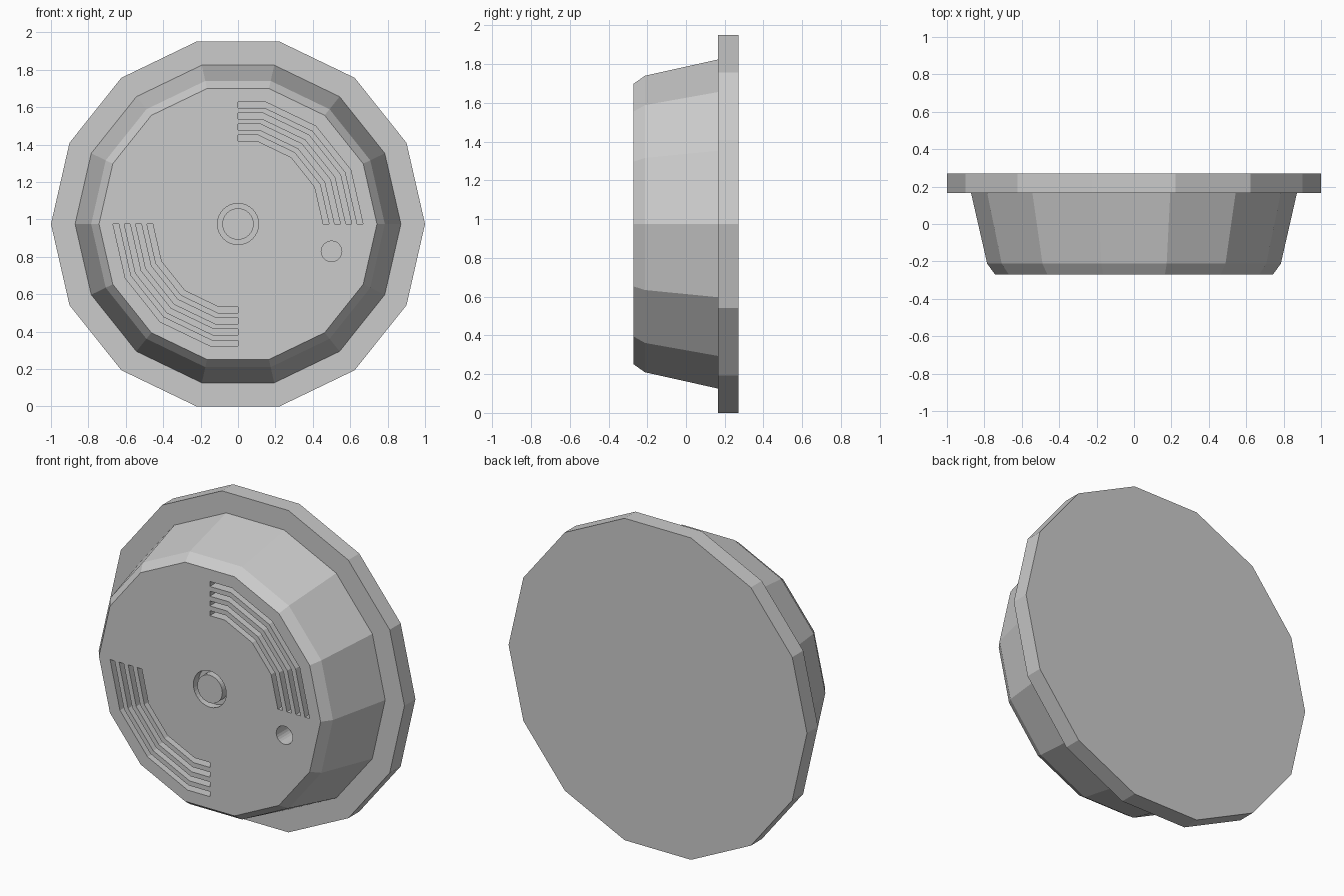
import bpy, bmesh
from math import cos, sin, pi

if "Cube" in bpy.data.objects:
    bpy.data.objects.remove(bpy.data.objects["Cube"])

SIDES = 14
APO = cos(pi / SIDES)      # apothem of the unit polygon
CZ = APO                   # centre height, so the plate stands on z = 0
FRONT = -0.27


def circle(r, n, cx=0.0, cz=0.0):
    return [(cx + r * cos(2 * pi * k / n), cz + r * sin(2 * pi * k / n)) for k in range(n)]


def loft(bm, sections):
    """Capped skin through (outline, y) sections with equal point counts."""
    rings = [[bm.verts.new((x, y, CZ + z)) for x, z in pts] for pts, y in sections]
    n = len(rings[0])
    for a, b in zip(rings, rings[1:]):
        for i in range(n):
            j = (i + 1) % n
            bm.faces.new((a[i], a[j], b[j], b[i]))
    bm.faces.new(rings[0])
    bm.faces.new(rings[-1])


def finish(bm, name):
    bmesh.ops.recalc_face_normals(bm, faces=bm.faces)
    me = bpy.data.meshes.new(name)
    bm.to_mesh(me)
    bm.free()
    ob = bpy.data.objects.new(name, me)
    bpy.context.collection.objects.link(ob)
    return ob


# Mounting plate
bm = bmesh.new()
loft(bm, [(circle(1.0, SIDES), 0.165), (circle(1.0, SIDES), 0.27)])
finish(bm, "base_plate")

# Tapered housing with chamfered front
bm = bmesh.new()
loft(bm, [(circle(r, SIDES), y) for r, y in
          ((0.743, FRONT), (0.785, -0.212), (0.871, 0.165))])
housing = finish(bm, "housing")

# Cutter: vent slots in two opposite quadrants
bm = bmesh.new()


def arc(r):
    pts = [(r * cos(2 * pi * k / SIDES), r * sin(2 * pi * k / SIDES)) for k in range(4)]
    return pts + [(0.0, r * APO)]


for i in range(4):
    r = 0.456 + 0.0605 * i
    outline = arc(r + 0.031) + arc(r)[::-1]
    for s in (1, -1):
        pts = [(s * x, s * z) for x, z in outline]
        loft(bm, [(pts, FRONT - 0.05), (pts, FRONT + 0.06)])

# Cutter: indicator hole
hole = circle(0.055, 24, 0.5, -0.146)
loft(bm, [(hole, FRONT - 0.05), (hole, FRONT + 0.12)])

# Cutter: ring groove around the test button
n = 32
loops = [[bm.verts.new((x, y, CZ + z)) for x, z in circle(r, n)]
         for r, y in ((0.11, FRONT - 0.05), (0.11, FRONT + 0.05),
                      (0.084, FRONT + 0.05), (0.084, FRONT - 0.05))]
for a, b in zip(loops, loops[1:] + loops[:1]):
    for i in range(n):
        j = (i + 1) % n
        bm.faces.new((a[i], a[j], b[j], b[i]))
cutter = finish(bm, "slot_cutter")
cutter.hide_render = True

# Cut the front face details
mod = housing.modifiers.new("cut_details", 'BOOLEAN')
mod.operation = 'DIFFERENCE'
mod.solver = 'EXACT'
mod.object = cutter
bpy.context.view_layer.objects.active = housing
housing.select_set(True)
bpy.ops.object.modifier_apply(modifier=mod.name)
bpy.data.objects.remove(cutter)
